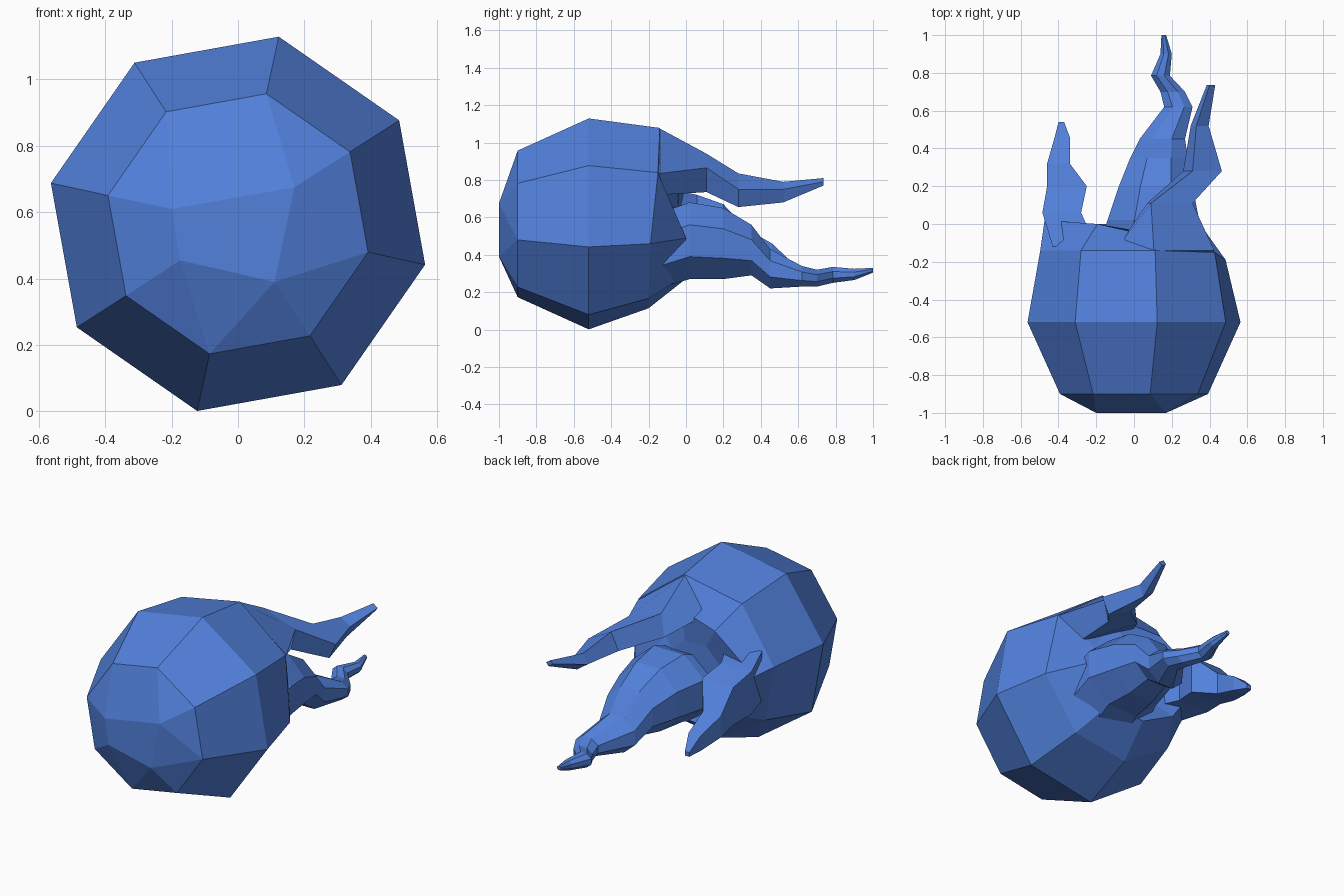
import bpy, bmesh, math

blue = bpy.data.materials.new("flame_blue")
blue.diffuse_color = (0.085, 0.22, 0.72, 1)
CZ, R, A0 = 0.565, 0.577, math.radians(77.7)


def finish(bm, name):
    bmesh.ops.recalc_face_normals(bm, faces=bm.faces[:])
    me = bpy.data.meshes.new(name)
    bm.to_mesh(me)
    bm.free()
    me.materials.append(blue)
    bpy.context.collection.objects.link(bpy.data.objects.new(name, me))


def loft(name, rings):
    """Skin a closed tube through rings of points."""
    bm = bmesh.new()
    vs = [[bm.verts.new(p) for p in r] for r in rings]
    n = len(vs[0])
    for a, b in zip(vs, vs[1:]):
        for i in range(n):
            j = (i + 1) % n
            bm.faces.new((a[i], a[j], b[j], b[i]))
    bm.faces.new(vs[0])
    bm.faces.new(vs[-1][::-1])
    finish(bm, name)


def octagon(ys, factors):
    """Tilted octagon ring around the ball axis, one factor per corner."""
    pts = []
    for k in range(8):
        a = A0 - k * math.pi / 4
        y = ys[k] if isinstance(ys, list) else ys
        f = factors[k] if isinstance(factors, list) else factors
        pts.append((R * f * math.cos(a), y, CZ + R * f * math.sin(a)))
    return pts


def tongue(name, sections, n):
    """Flame tongue; each section is y, x min, x max, z min, z max."""
    rings = []
    for y, x0, x1, z0, z1 in sections:
        c = [(math.cos(math.pi * (2 * i + 1) / n), math.sin(math.pi * (2 * i + 1) / n)) for i in range(n)]
        mx, mz = max(p[0] for p in c), max(p[1] for p in c)
        rings.append([((x0 + x1) / 2 + p[0] / mx * (x1 - x0) / 2, y,
                       (z0 + z1) / 2 + p[1] / mz * (z1 - z0) / 2) for p in c])
    loft(name, rings)


# Faceted front of the ball
bm = bmesh.new()
nose = [(-0.2, -1, 0.61), (0.17, -1, 0.675), (0.11, -1, 0.39), (-0.175, -1, 0.455)]
for p in octagon(-0.52, 1) + octagon(-0.9, 0.695) + nose:
    bm.verts.new(p)
bmesh.ops.convex_hull(bm, input=bm.verts[:])
finish(bm, "ball_front")

# Back of the ball, closing in around the flame roots
loft("ball_back", [
    octagon(-0.52, 1),
    octagon([-0.14, -0.15, -0.19, -0.2, -0.2, -0.19, -0.14, -0.14],
            [0.91, 0.88, 0.86, 0.82, 0.8, 0.83, 0.88, 0.9]),
    octagon([-0.06, -0.1, 0.0, 0.0, 0.0, 0.0, 0.02, 0.0],
            [0.6, 0.42, 0.62, 0.56, 0.52, 0.58, 0.84, 0.62]),
    octagon(-0.04, [0.3, 0.25, 0.4, 0.4, 0.38, 0.4, 0.4, 0.35]),
])

# Upper right flame: continues the top and upper right facets of the ball
# rows: y, then x, z of the crest, right, lower and left corners
crest = [
    (-0.25, 0.05, 0.98, 0.34, 0.8, 0.25, 0.72, 0.0, 0.85),
    (-0.14, 0.105, 1.075, 0.425, 0.835, 0.28, 0.72, -0.1, 0.92),
    (0.11, 0.09, 0.94, 0.31, 0.865, 0.28, 0.735, 0.07, 0.80),
    (0.28, 0.31, 0.835, 0.465, 0.75, 0.42, 0.655, 0.26, 0.73),
    (0.52, 0.33, 0.79, 0.395, 0.75, 0.37, 0.68, 0.30, 0.73),
    (0.735, 0.40, 0.81, 0.43, 0.79, 0.415, 0.77, 0.385, 0.79),
]
loft("upper_flame", [[(r[i], r[0], r[i + 1]) for i in (1, 3, 5, 7)] for r in crest])

# Long middle flame
tongue("middle_flame", [
    (-0.15, -0.2, 0.33, 0.22, 0.62),
    (0.02, -0.14, 0.345, 0.27, 0.68),
    (0.2, -0.08, 0.31, 0.27, 0.65),
    (0.35, -0.02, 0.285, 0.29, 0.56),
    (0.45, 0.03, 0.27, 0.22, 0.43),
    (0.62, 0.16, 0.31, 0.23, 0.34),
    (0.70, 0.14, 0.27, 0.23, 0.32),
    (0.785, 0.09, 0.19, 0.25, 0.335),
    (0.90, 0.14, 0.20, 0.265, 0.325),
    (1.0, 0.145, 0.17, 0.305, 0.33),
], 8)

# Short left flame
tongue("left_flame", [
    (-0.12, -0.43, -0.2, 0.46, 0.76),
    (0.06, -0.485, -0.28, 0.46, 0.72),
    (0.2, -0.46, -0.25, 0.44, 0.67),
    (0.32, -0.46, -0.34, 0.41, 0.54),
    (0.46, -0.42, -0.34, 0.37, 0.46),
    (0.54, -0.40, -0.37, 0.36, 0.385),
], 4)
